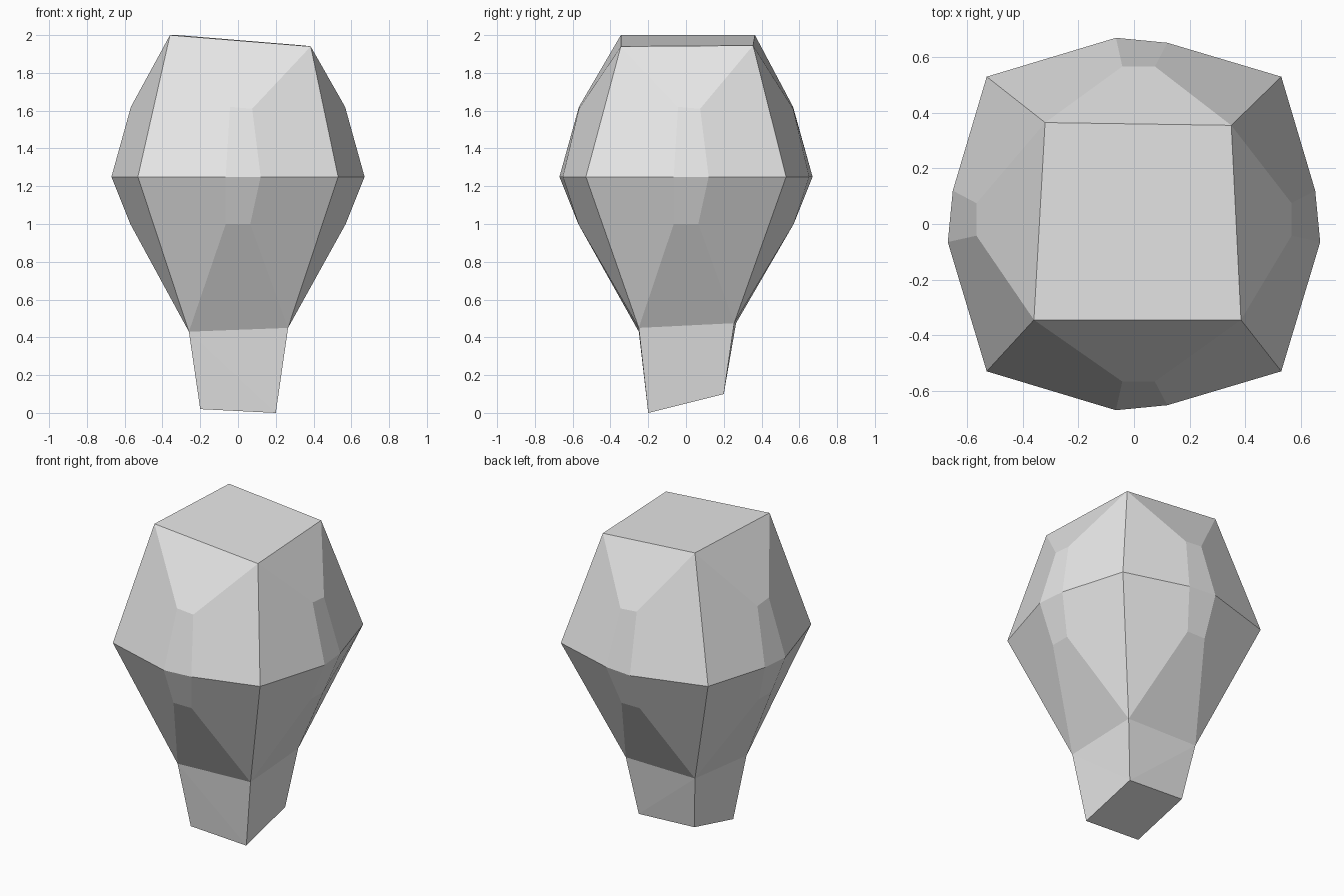
import bpy
import bmesh

cube = bpy.data.objects.get("Cube")
if cube:
    bpy.data.objects.remove(cube, do_unlink=True)

grey = bpy.data.materials.new("light grey")
grey.use_nodes = True
colour = (0.8, 0.8, 0.8, 1)
grey.diffuse_color = colour
grey.node_tree.nodes["Principled BSDF"].inputs["Base Color"].default_value = colour

bm = bmesh.new()


def ring(*corners):
    return [bm.verts.new(c) for c in corners]


# Corner rings, anticlockwise from front low-x corner
base = ring((-.2, -.2, .02), (.2, -.2, 0), (.2, .2, .1), (-.2, .2, .12))
neck = ring((-.26, -.25, .43), (.265, -.25, .45), (.255, .255, .475), (-.25, .265, .475))
waist = ring((-.53, -.53, 1.25), (.53, -.53, 1.25), (.53, .53, 1.25), (-.53, .53, 1.25))
crown = ring((-.36, -.345, 2), (.385, -.345, 1.94), (.35, .355, 1.945), (-.32, .365, 2))

# Bulge points on each side: (position along side, distance out, height)
LOWER = [(-.065, .57, 1), (.065, .57, 1)]
MIDDLE = [(-.065, .67, 1.25), (.12, .652, 1.25)]
UPPER = [(-.042, .567, 1.62), (.075, .567, 1.61)]


def bulge(side, pair):
    """Place a pair of points on a side, ordered anticlockwise."""
    verts = []
    for t, r, z in pair:
        xy = [(t, -r), (r, t), (t, r), (-r, t)][side]
        verts.append(bm.verts.new((*xy, z)))
    return verts if side < 2 else verts[::-1]


def panel(outer, inner, mid, a, b):
    """Join a side of a ring to the waist around its bulge points."""
    bm.faces.new((outer[a], outer[b], inner[1], inner[0]))
    bm.faces.new((outer[a], inner[0], mid[0], waist[a]))
    bm.faces.new((inner[0], inner[1], mid[1], mid[0]))
    bm.faces.new((inner[1], outer[b], waist[b], mid[1]))


for side in range(4):
    a, b = side, (side + 1) % 4
    lower, mid, upper = (bulge(side, p) for p in (LOWER, MIDDLE, UPPER))
    panel(crown, upper, mid, a, b)
    panel(neck, lower, mid, a, b)
    # Stem side, split along its diagonal
    lo, hi = (a, b) if side < 2 else (b, a)
    bm.faces.new((neck[lo], neck[hi], base[hi]))
    bm.faces.new((neck[lo], base[hi], base[lo]))

# Flat ends
bm.faces.new(crown)
bm.faces.new(base)
bmesh.ops.recalc_face_normals(bm, faces=bm.faces)

mesh = bpy.data.meshes.new("faceted_body")
bm.to_mesh(mesh)
bm.free()
mesh.materials.append(grey)
body = bpy.data.objects.new("faceted_body", mesh)
bpy.context.collection.objects.link(body)
